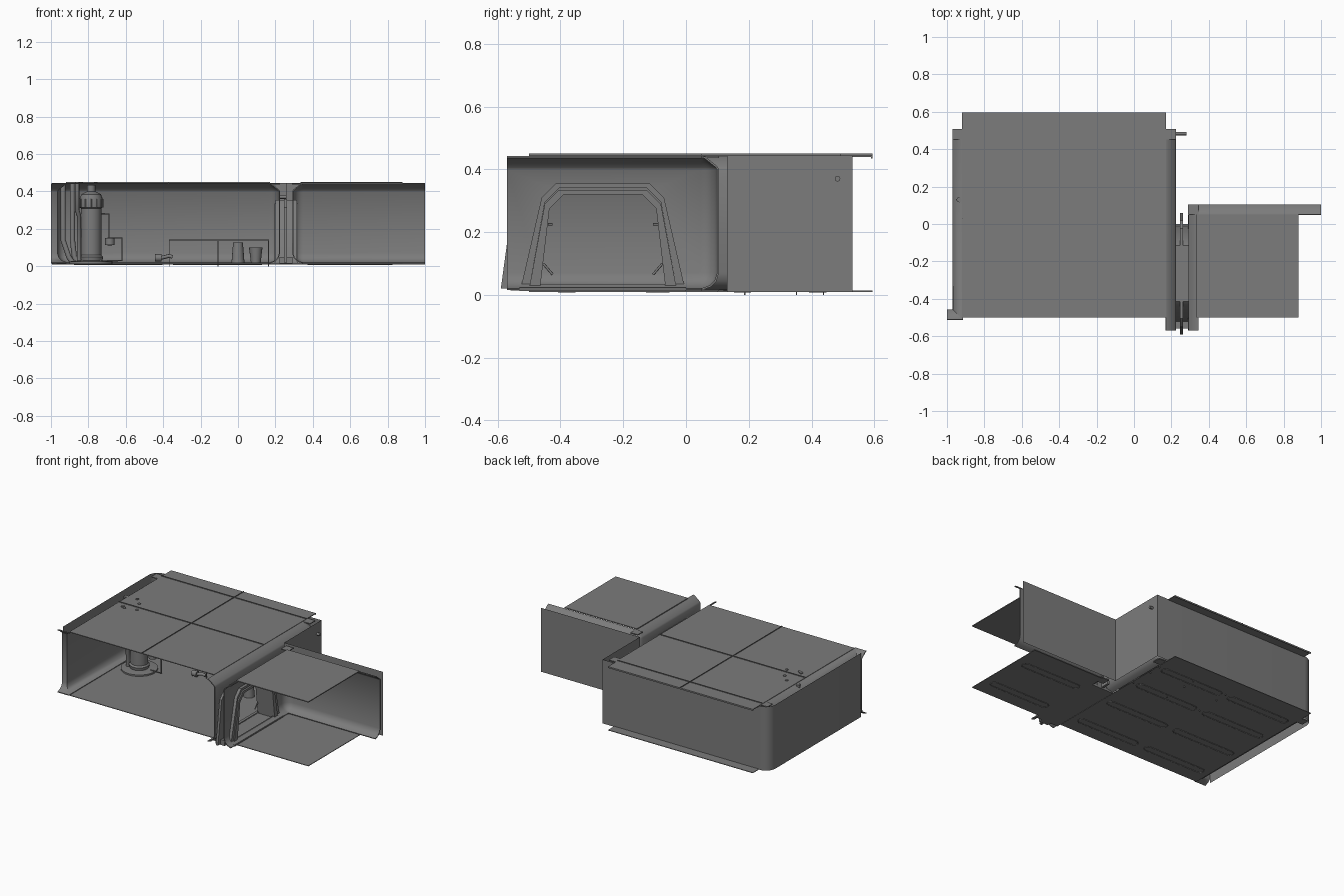
import bpy, bmesh, math
from mathutils import Vector

if "Cube" in bpy.data.objects:
    bpy.data.objects.remove(bpy.data.objects["Cube"])

GREY = bpy.data.materials.new("mid_grey")
GREY.use_nodes = True
colour = (0.2, 0.2, 0.2, 1)
GREY.diffuse_color = colour
GREY.node_tree.nodes["Principled BSDF"].inputs["Base Color"].default_value = colour
built = []


def finish(name, bm):
    bmesh.ops.recalc_face_normals(bm, faces=bm.faces)
    mesh = bpy.data.meshes.new(name)
    bm.to_mesh(mesh)
    bm.free()
    mesh.materials.append(GREY)
    ob = bpy.data.objects.new(name, mesh)
    bpy.context.collection.objects.link(ob)
    built.append(ob)
    return ob


def box(name, x, y, z):
    bm = bmesh.new()
    bmesh.ops.create_cube(bm, size=1)
    for v in bm.verts:
        v.co = [a + (b - a) * (c + 0.5) for (a, b), c in zip((x, y, z), v.co)]
    return finish(name, bm)


def lathe(name, profile, place, steps=24):
    bm = bmesh.new()
    vs = [bm.verts.new((r, 0, z)) for r, z in profile]
    es = [bm.edges.new(p) for p in zip(vs, vs[1:])]
    bmesh.ops.spin(bm, geom=vs + es, cent=(0, 0, 0), axis=(0, 0, 1),
                   angle=2 * math.pi, steps=steps)
    bmesh.ops.remove_doubles(bm, verts=bm.verts, dist=0.0005)
    bmesh.ops.translate(bm, verts=bm.verts, vec=place)
    return finish(name, bm)


def tube(name, points, radius, cyclic=False):
    cu = bpy.data.curves.new(name, 'CURVE')
    cu.dimensions = '3D'
    cu.bevel_depth = radius
    cu.bevel_resolution = 2
    cu.use_fill_caps = True
    sp = cu.splines.new('POLY')
    sp.points.add(len(points) - 1)
    for p, co in zip(sp.points, points):
        p.co = (*co, 1)
    sp.use_cyclic_u = cyclic
    cu.materials.append(GREY)
    ob = bpy.data.objects.new(name, cu)
    bpy.context.collection.objects.link(ob)
    return ob


def round_path(points, radii, steps=8):
    """Path with each right-angle corner rounded by its own radius (0 = sharp)."""
    pts = [Vector(p) for p in points]
    out = [pts[0]]
    for a, b, c, radius in zip(pts, pts[1:], pts[2:], radii):
        if radius == 0:
            out.append(b)
            continue
        u, w = (a - b).normalized(), (c - b).normalized()
        centre = b + (u + w) * radius
        for i in range(steps + 1):
            t = math.pi / 2 * i / steps
            out.append(centre - w * radius * math.cos(t) - u * radius * math.sin(t))
    return out + [pts[-1]]


def wall(name, section, corners, radii=()):
    """Sweep a section of (distance inward, height) along the path."""
    path = round_path(corners, radii)
    bm = bmesh.new()
    rows = []
    for i, p in enumerate(path):
        d1 = (p - path[max(i - 1, 0)]).normalized()
        d2 = (path[min(i + 1, len(path) - 1)] - p).normalized()
        d = (d1 + d2).normalized()
        n = Vector((d.y, -d.x)) / max(d.dot(d1), d.dot(d2))
        rows.append([bm.verts.new((*(p + n * s), z)) for s, z in section])
    for r, q in zip(rows, rows[1:]):
        for j in range(len(section) - 1):
            bm.faces.new((r[j], r[j + 1], q[j + 1], q[j]))
    return finish(name, bm)


def arch_points(bottom, top, height, low=0.02, mid=-0.265):
    """Door outline in y and z: half widths at the foot, shoulder and top."""
    right = [(bottom, low), (top + 0.045, height - 0.045), (top, height)]
    return [(mid - w, z) for w, z in right] + [(mid + w, z) for w, z in reversed(right)]


def arch(name, outer, inner, x0, x1):
    bm = bmesh.new()
    rings = [[bm.verts.new((x, y, z)) for y, z in o]
             for o, x in ((outer, x0), (outer, x1), (inner, x1), (inner, x0))]
    for r, q in zip(rings, rings[1:] + rings[:1]):
        for i in range(len(r) - 1):
            bm.faces.new((r[i], r[i + 1], q[i + 1], q[i]))
    for i in (0, -1):
        bm.faces.new([r[i] for r in rings])
    return finish(name, bm)


# Thin outer sheets, set off from the coved inner linings
sheet = [(0, 0.445), (0, 0.01)]
lining = [(0.052, 0.44), (0.042, 0.438), (0.005, 0.408), (0, 0.4), (0, 0.07),
          (0.008, 0.045), (0.025, 0.028), (0.052, 0.018)]
wall("main_outer_wall", sheet, [(-0.995, -0.46), (-0.995, 0.53), (0.257, 0.53), (0.257, 0.13)], (0.07, 0))
wall("side_outer_wall", sheet, [(0.257, 0.13), (1.0, 0.13)])
linings = [
    wall("main_lining", lining, [(-1.0, -0.46), (-0.967, -0.46), (-0.967, 0.505), (0.222, 0.505),
                                 (0.222, -0.57)], (0, 0.055, 0.055)),
    wall("side_lining", lining, [(0.293, -0.57), (0.293, 0.102), (1.0, 0.102)], (0.055,)),
]

# Doorway cut through the partition
bm = bmesh.new()
loops = [[bm.verts.new((x, y, z)) for y, z in arch_points(0.205, 0.13, 0.325, 0.035)]
         for x in (0.1, 0.4)]
n = len(loops[0])
for i in range(n):
    bm.faces.new((loops[0][i], loops[0][(i + 1) % n], loops[1][(i + 1) % n], loops[1][i]))
for loop in loops:
    bm.faces.new(loop)
cutter = finish("door_cutter", bm)
cutter.hide_render = True
for ob in linings:
    thick = ob.modifiers.new("thickness", 'SOLIDIFY')
    thick.thickness = 0.006
    thick.offset = 0
    ob.modifiers.new("door", 'BOOLEAN').object = cutter
    bpy.context.view_layer.objects.active = ob
    for mod in list(ob.modifiers):
        bpy.ops.object.modifier_apply(modifier=mod.name)
built.remove(cutter)
bpy.data.objects.remove(cutter)

# Square flanges filling the lining corners
for x, y in ((-0.97, 0.453), (0.17, 0.453), (0.29, 0.05)):
    for z in (0.012, 0.437):
        box("corner_flange", (x, x + 0.055), (y, y + 0.055), (z, z + 0.006))

# Door frame, its flat flange and the step between rooms
arch("door_casing", arch_points(0.262, 0.15, 0.355), arch_points(0.235, 0.14, 0.34), 0.2, 0.316)
arch("door_frame", arch_points(0.235, 0.14, 0.335), arch_points(0.2, 0.125, 0.32), 0.194, 0.322)
arch("door_flange", arch_points(0.325, 0.24, 0.36), arch_points(0.25, 0.14, 0.34), 0.246, 0.262)
box("door_step", (0.17, 0.345), (-0.53, 0.0), (0.012, 0.024))
for y in (-0.53, -0.03):
    box("frame_foot", (0.222, 0.292), (y - 0.03, y + 0.03), (0.014, 0.05))
for s in (-1, 1):
    y = -0.265 + s * 0.19
    tube("door_strut", [(0.2, y, 0.1), (0.2, y - s * 0.03, 0.065)], 0.004)
    tube("door_handle", [(0.2, y - s * 0.015, 0.225), (0.2, y - s * 0.03, 0.225)], 0.004)

# Floors and roofs
box("main_floor", (-0.92, 0.17), (-0.5, 0.595), (0.01, 0.014))
box("side_floor", (0.335, 0.88), (-0.5, 0.1), (0.01, 0.014))
box("main_roof", (-0.92, 0.17), (-0.5, 0.595), (0.44, 0.445))
box("roof_back_edge", (-0.92, 0.17), (0.59, 0.595), (0.435, 0.445))
box("side_roof", (0.335, 0.88), (-0.5, 0.05), (0.444, 0.45))

# Narrow raised seams on the roof
for y in (0.03, 0.49):
    box("roof_seam_long", (-0.92, 0.17), (y, y + 0.003), (0.445, 0.45))
box("roof_seam_cross", (-0.375, -0.372), (-0.5, 0.595), (0.445, 0.45))

# Rounded slots pressed in the floors
for x0, x1, y in [(a, a + 0.42, b) for a in (-0.85, -0.32) for b in (-0.38, -0.1, 0.18, 0.42)] + \
        [(0.4, 0.8, -0.38), (0.4, 0.8, -0.08)]:
    outline = []
    for cx, start in ((x1, -90), (x0, 90)):
        for k in range(7):
            t = math.radians(start + k * 30)
            outline.append((cx + 0.025 * math.cos(t), y + 0.025 * math.sin(t), 0.01))
    tube("floor_slot", outline, 0.003, True)

# Tank on a round base
tank_at = (-0.785, 0.06, 0)
lathe("tank_base", [(0, 0.016), (0.115, 0.016), (0.115, 0.026), (0.08, 0.03), (0, 0.03)], tank_at)
lathe("tank", [(0, 0.03), (0.06, 0.03), (0.064, 0.05), (0.055, 0.06), (0.055, 0.31),
               (0.062, 0.315), (0.062, 0.36), (0.052, 0.385), (0.022, 0.4),
               (0.022, 0.435), (0, 0.435)], tank_at)
for k in range(12):
    t = math.tau * k / 12
    x, y = tank_at[0] + 0.062 * math.cos(t), tank_at[1] + 0.062 * math.sin(t)
    tube("tank_rib", [(x, y, 0.315), (x, y, 0.36)], 0.004)

# Pipes beside the tank
for x, y, lean in ((-0.935, 0.13, 0.0), (-0.905, 0.08, 0.02)):
    tube("wall_pipe", [(x + 0.05, y, 0.02), (x + 0.03, y, 0.05), (x + lean, y, 0.14),
                       (x + lean, y, 0.4), (x + lean, y, 0.443)], 0.014)
tube("feed_pipe", [(-0.86, -0.01, 0.45), (-0.86, -0.01, 0.3), (-0.85, 0.02, 0.27), (-0.85, 0.03, 0.03)], 0.012)
tube("outlet_pipe", [(-0.73, 0.06, 0.28), (-0.69, 0.06, 0.28), (-0.69, 0.06, 0.15), (-0.62, 0.06, 0.15),
                     (-0.62, 0.06, 0.03), (-0.7, 0.06, 0.03)], 0.004)
lathe("outlet_valve", [(0, 0.11), (0.025, 0.115), (0.025, 0.15), (0, 0.155)], (-0.685, 0.06, 0), 12)
tube("hose_end", [(-0.445, 0.15, 0.045), (-0.41, 0.15, 0.045)], 0.02)
tube("hose_nozzle", [(-0.41, 0.15, 0.045), (-0.37, 0.15, 0.055), (-0.35, 0.15, 0.05)], 0.01)

# Low table with thin legs and two buckets
box("table_top", (-0.37, 0.165), (0.185, 0.44), (0.138, 0.142))
for x in (-0.37, -0.11, 0.16):
    for y in (0.185, 0.35, 0.436):
        box("table_leg", (x, x + 0.005), (y, y + 0.004), (0, 0.138))
lathe("tall_bucket", [(0, 0.018), (0.035, 0.018), (0.026, 0.128), (0, 0.128)], (0, 0.12, 0), 16)
lathe("short_bucket", [(0, 0.018), (0.026, 0.018), (0.036, 0.1), (0.032, 0.1), (0.024, 0.03), (0, 0.03)],
      (0.095, 0.12, 0), 16)

# Small fittings on the roof and outer wall
for x, y in ((-0.8, 0.08), (-0.84, -0.02), (-0.76, 0.0), (-0.85, 0.13)):
    lathe("roof_cap", [(0.01, 0.445), (0.01, 0.449), (0, 0.449)], (x, y, 0), 12)
tube("wall_spout", [(0.22, 0.483, 0.37), (0.28, 0.483, 0.37)], 0.009)

# Smooth shading with sharp edges kept
bpy.ops.object.select_all(action='DESELECT')
for ob in built:
    ob.select_set(True)
bpy.context.view_layer.objects.active = built[0]
bpy.ops.object.shade_smooth_by_angle(angle=math.radians(35))
